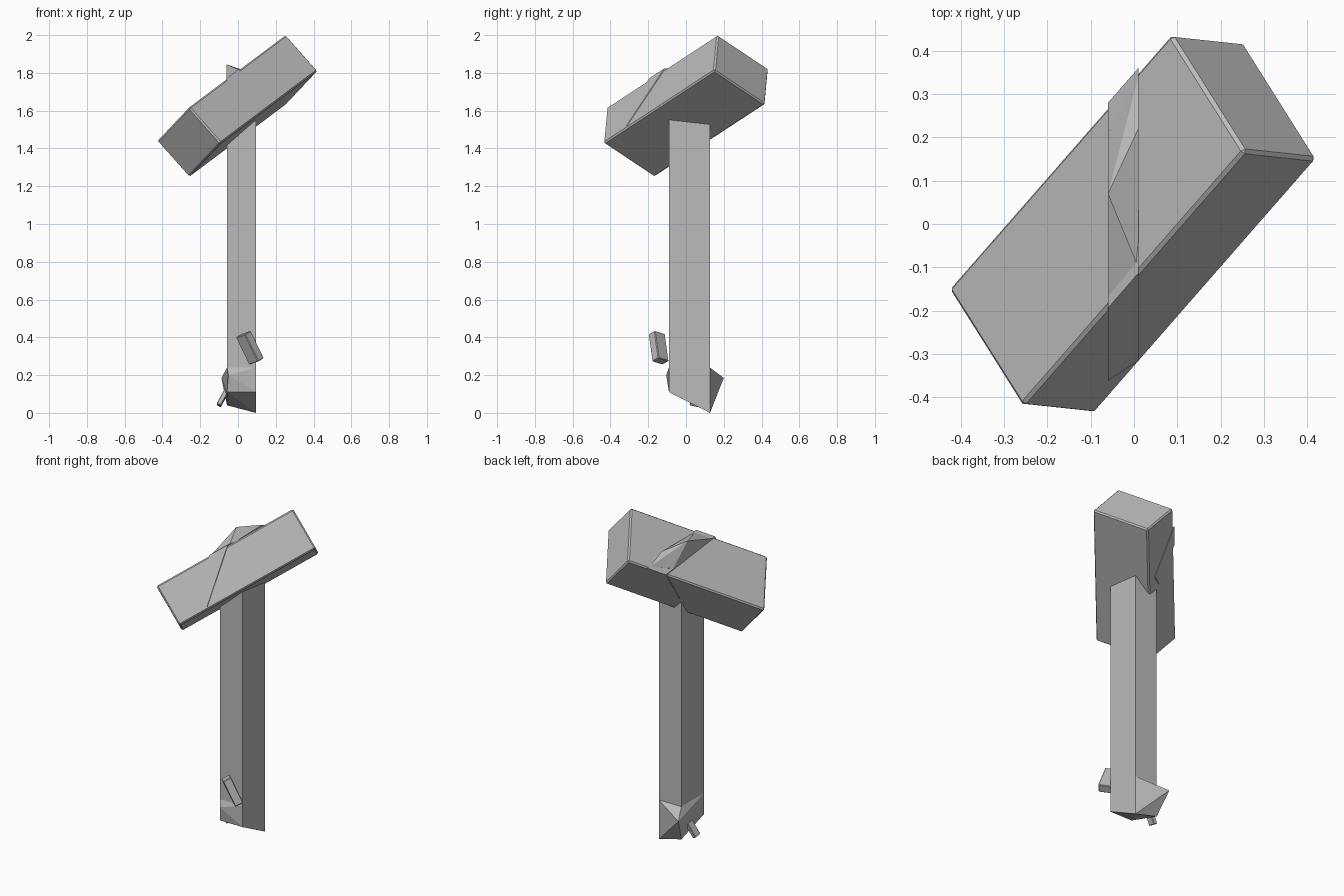
import bpy
import bmesh
from itertools import product
from mathutils import Vector

cube = bpy.data.objects.get("Cube")
if cube:
    bpy.data.objects.remove(cube)

# One flat material
grey = bpy.data.materials.new("stone_grey")
grey.use_nodes = True
colour = (0.5, 0.5, 0.5, 1)
grey.diffuse_color = colour
grey.node_tree.nodes["Principled BSDF"].inputs["Base Color"].default_value = colour


def hull(points):
    bm = bmesh.new()
    for p in points:
        bm.verts.new(p)
    res = bmesh.ops.convex_hull(bm, input=bm.verts)
    loose = [g for g in res["geom_interior"] if isinstance(g, bmesh.types.BMVert)]
    bmesh.ops.delete(bm, geom=loose, context="VERTS")
    bmesh.ops.dissolve_limit(bm, angle_limit=0.01, verts=bm.verts, edges=bm.edges)
    return bm


def block(centre, a, b, c):
    """Oblique box from its centre and three full edge vectors."""
    a, b, c = Vector(a) / 2, Vector(b) / 2, Vector(c) / 2
    return hull([Vector(centre) + i * a + j * b + k * c
                 for i, j, k in product((-1, 1), repeat=3)])


def peg(centre, along, across, depth):
    along, across = Vector(along), Vector(across)
    return block(centre, along, across, along.cross(across).normalized() * depth)


def finish(name, bm, bevel=0):
    if bevel:
        bmesh.ops.bevel(bm, geom=bm.edges[:], offset=bevel, segments=1,
                        affect="EDGES", profile=0.5)
    bmesh.ops.recalc_face_normals(bm, faces=bm.faces)
    mesh = bpy.data.meshes.new(name)
    bm.to_mesh(mesh)
    bm.free()
    mesh.materials.append(grey)
    obj = bpy.data.objects.new(name, mesh)
    bpy.context.collection.objects.link(obj)
    return obj


# Tilted head block
CENTRE = (-0.003, 0, 1.625)
AXIS = Vector((0.514, 0.588, 0.385))
TALL = Vector((0.17, -0.27, 0.18))
DEEP = Vector((0.168, -0.018, -0.19))
finish("hammer_head", block(CENTRE, AXIS, TALL, DEEP), 0.008)

# Slightly raised band: a thicker head block trimmed to a vertical slice
X0, X1, NECK = -0.06, 0.01, 1.52
band = block(CENTRE, AXIS, TALL * 1.02, DEEP * 1.03)
for co, normal in (((X0, 0, 0), (-1, 0, 0)), ((X1, 0, 0), (1, 0, 0)),
                   ((0, 0, NECK), (0, 0, -1))):
    cut = bmesh.ops.bisect_plane(band, geom=band.verts[:] + band.edges[:] + band.faces[:],
                                 plane_co=co, plane_no=normal, clear_outer=True)
    rim = [g for g in cut["geom_cut"] if isinstance(g, bmesh.types.BMEdge)]
    bmesh.ops.contextual_create(band, geom=rim)
finish("head_band", band)

# Handle tip poking through the top of the head
finish("handle_tip", hull([
    (X0, -0.18, 1.765), (X0, 0.07, 1.845), (X0, 0.21, 1.73), (X0, 0.07, 1.65),
    (X1, -0.1, 1.815), (X1, 0.22, 1.82), (X1, 0.34, 1.77), (X1, 0.1, 1.65)]))

# Square shaft
LEFT, RIGHT, FRONT, BACK, FOOT = -0.058, 0.095, -0.09, 0.127, 0.24
finish("handle_shaft", block(
    ((LEFT + RIGHT) / 2, (FRONT + BACK) / 2, (FOOT + 1.55) / 2),
    (RIGHT - LEFT, 0, 0), (0, BACK - FRONT, 0), (0, 0, 1.55 - FOOT)))

# Chipped butt with a slanted underside and a rear spur
ring = [(x, y, FOOT) for x in (LEFT, RIGHT) for y in (FRONT, BACK)]
finish("handle_butt", hull(ring + [
    (LEFT, FRONT, 0.11), (RIGHT, FRONT, 0.11), (LEFT, BACK, 0.04), (RIGHT, BACK, 0),
    (-0.088, 0.2, 0.185), (-0.05, -0.105, 0.2)]))

# Loose splinters near the butt
finish("front_splinter", peg((0.063, -0.145, 0.345), (0.07, 0.02, -0.145),
                             (0.05, -0.055, 0.017), 0.05), 0.004)
finish("side_splinter", peg((-0.08, 0.05, 0.08), (0.045, 0.015, 0.08),
                            (0, 0.045, -0.01), 0.025), 0.003)
